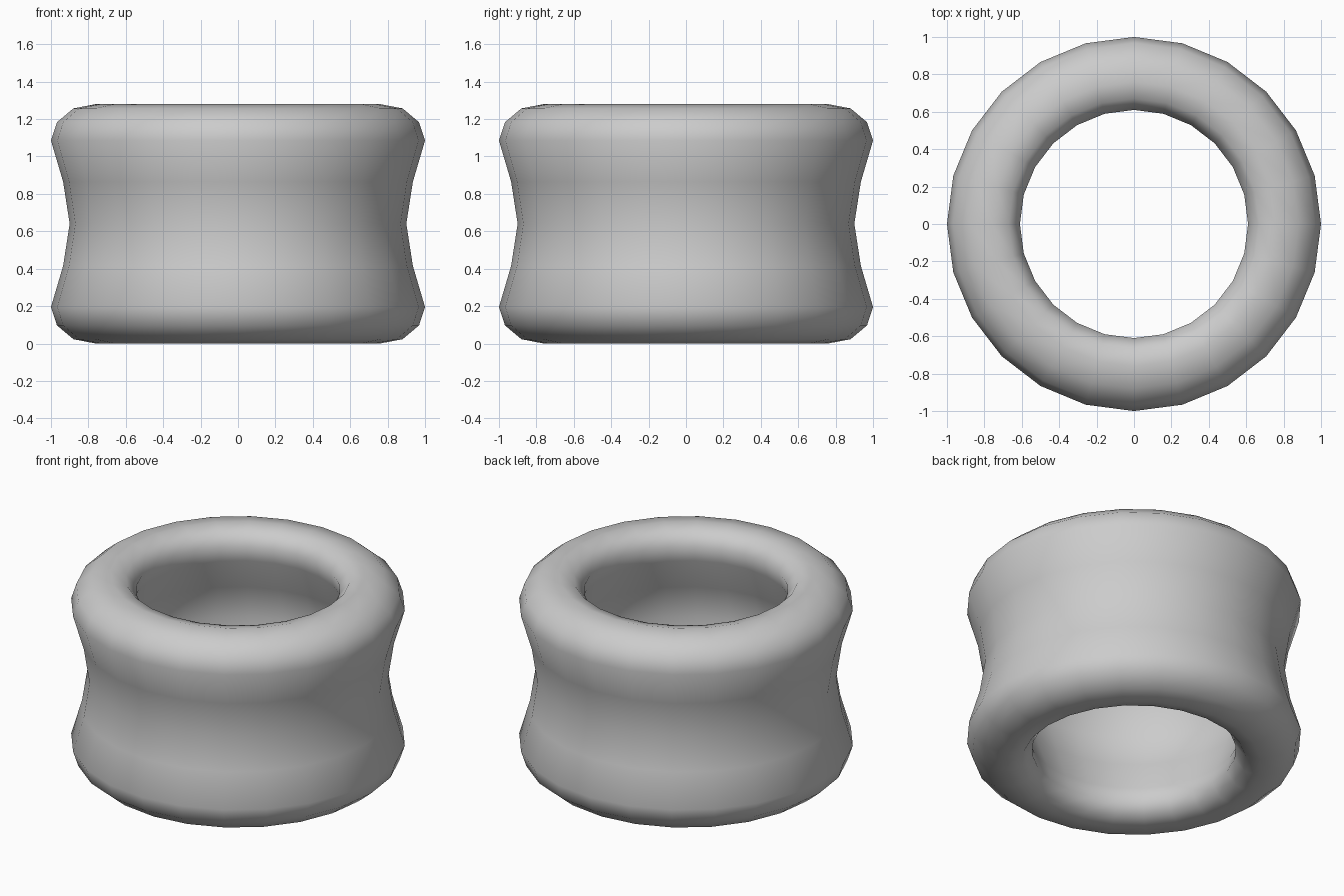
import bpy, bmesh
from math import cos, sin, tau

if "Cube" in bpy.data.objects:
    bpy.data.objects.remove(bpy.data.objects["Cube"])

SEGMENTS = 24
MID_Z = 0.64

# Upper half of the ring's cross-section (radius, z), from outer waist over the rim to inner waist
outer_waist, inner_waist = (0.90, MID_Z), (0.79, MID_Z)
upper = [(0.935, 0.865), (1.0, 1.085), (0.968, 1.183), (0.88, 1.257), (0.76, 1.28),
         (0.67, 1.257), (0.61, 1.18), (0.63, 1.08), (0.71, 0.87)]
lower = [(r, 2 * MID_Z - z) for r, z in reversed(upper)]
profile = [outer_waist] + upper + [inner_waist] + lower

# Revolve the closed section around z
bm = bmesh.new()
rings = []
for i in range(SEGMENTS):
    a = tau * i / SEGMENTS
    rings.append([bm.verts.new((r * cos(a), r * sin(a), z)) for r, z in profile])
n = len(profile)
for i in range(SEGMENTS):
    a, b = rings[i], rings[(i + 1) % SEGMENTS]
    for j in range(n):
        k = (j + 1) % n
        bm.faces.new((a[j], b[j], b[k], a[k])).smooth = True
bmesh.ops.recalc_face_normals(bm, faces=bm.faces)

mesh = bpy.data.meshes.new("waisted_ring")
bm.to_mesh(mesh)
bm.free()
bpy.context.collection.objects.link(bpy.data.objects.new("waisted_ring", mesh))
